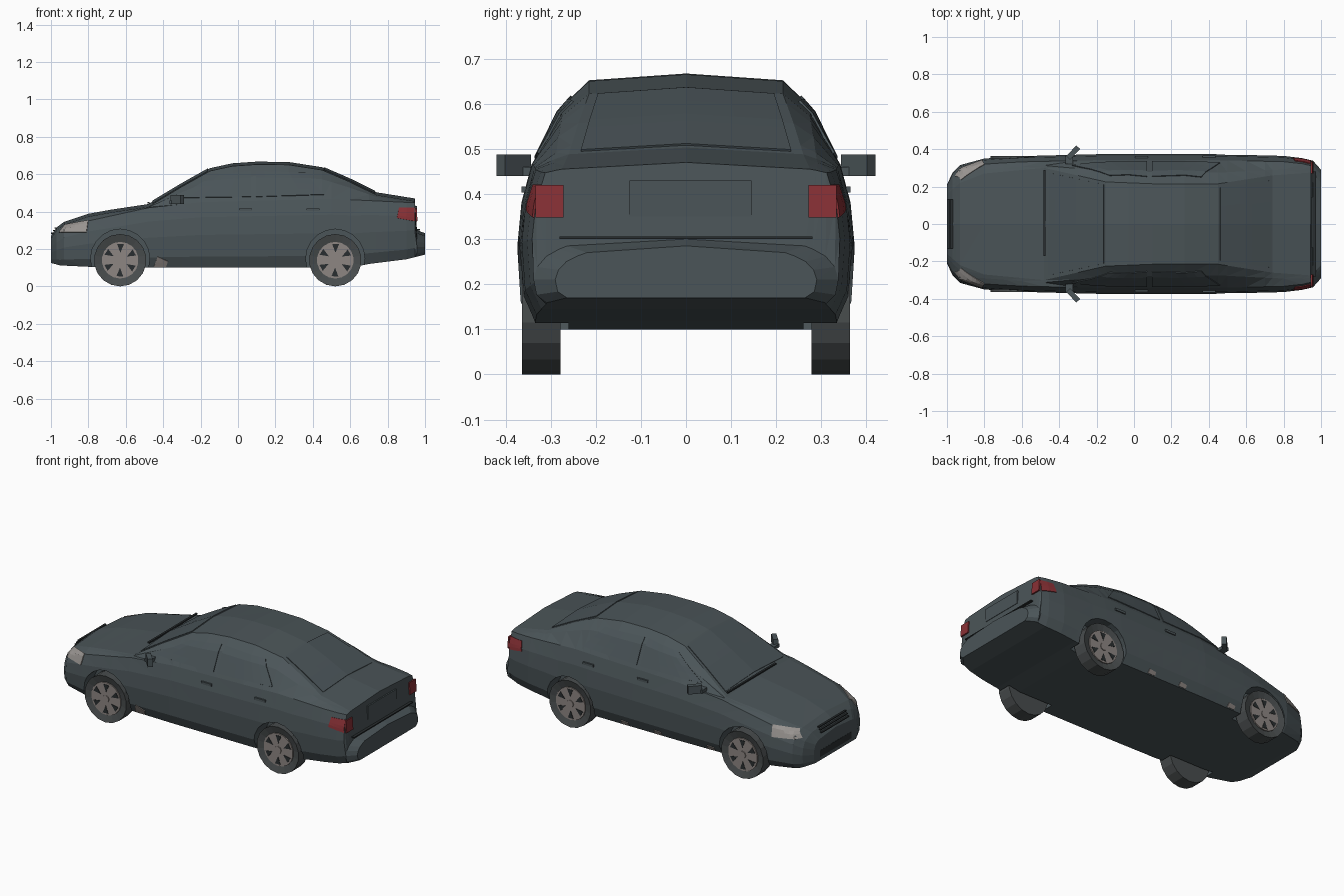
import bpy, bmesh, math
from mathutils import Matrix, Vector

if "Cube" in bpy.data.objects:
    bpy.data.objects.remove(bpy.data.objects["Cube"])


def material(name, rgb):
    m = bpy.data.materials.new(name)
    m.diffuse_color = (*rgb, 1)
    m.use_nodes = True
    m.node_tree.nodes["Principled BSDF"].inputs["Base Color"].default_value = m.diffuse_color
    return m


PAINT = material("dark grey paint", (0.070, 0.090, 0.098))
GLASS = material("dark glass", (0.068, 0.088, 0.097))
RUBBER = material("tyre rubber", (0.066, 0.074, 0.076))
TRIM = material("black trim", (0.022, 0.027, 0.029))
SILVER = material("silver rim", (0.27, 0.24, 0.225))
LAMP = material("headlamp", (0.32, 0.30, 0.285))
RED = material("red lamp", (0.25, 0.030, 0.036))


def finish(name, bm, mat, thick=0):
    bmesh.ops.recalc_face_normals(bm, faces=bm.faces)
    me = bpy.data.meshes.new(name)
    bm.to_mesh(me)
    bm.free()
    me.materials.append(mat)
    ob = bpy.data.objects.new(name, me)
    bpy.context.collection.objects.link(ob)
    if thick:
        mod = ob.modifiers.new("thickness", 'SOLIDIFY')
        mod.thickness, mod.offset = thick, 0
    return ob


def mesh(name, verts, faces, mat, thick=0):
    bm = bmesh.new()
    vs = [bm.verts.new(v) for v in verts]
    for f in faces:
        bm.faces.new([vs[i] for i in f])
    return finish(name, bm, mat, thick)


def box(name, loc, size, mat, rot=(0, 0, 0)):
    bm = bmesh.new()
    bmesh.ops.create_cube(bm, size=1, matrix=Matrix.Diagonal((*size, 1)))
    ob = finish(name, bm, mat)
    ob.location, ob.rotation_euler = loc, rot
    return ob


def axle_cylinder(name, loc, r, depth, n, mat, recess_side=0):
    bm = bmesh.new()
    bmesh.ops.create_cone(bm, cap_ends=True, segments=n, radius1=r, radius2=r, depth=depth,
                          matrix=Matrix.Translation(loc) @ Matrix.Rotation(math.pi / 2, 4, 'X'))
    if recess_side:
        bm.normal_update()
        cap = [f for f in bm.faces if f.normal.y * recess_side > 0.9]
        bmesh.ops.inset_individual(bm, faces=cap, thickness=0.042, depth=-0.012)
    return finish(name, bm, mat)


# Body curves along the length (x, value)
TOP = [(-1, .27), (-.97, .315), (-.93, .345), (-.8, .388), (-.68, .41), (-.48, .44), (-.3, .548),
       (-.15, .632), (-.03, .658), (.1, .667), (.27, .665), (.45, .637), (.6, .572), (.74, .503),
       (.945, .470), (.957, .30), (1, .285)]
BOTTOM = [(-1, .125), (-.95, .112), (-.7, .10), (.6, .10), (.7, .12), (.9, .145), (1, .17)]
WIDTH = [(-1, .21), (-.97, .275), (-.93, .315), (-.8, .35), (-.6, .363), (-.2, .373), (.4, .374),
         (.8, .364), (.9, .352), (.957, .338), (1, .29)]
SHOULDER = [(-1, .235), (-.97, .27), (-.93, .305), (-.8, .35), (-.48, .42), (-.2, .45),
            (.5, .468), (.945, .447), (.957, .262), (1, .25)]
ROOF = [(-1, .16), (-.93, .22), (-.8, .27), (-.48, .30), (-.15, .225), (.1, .215), (.45, .215),
        (.74, .26), (.945, .275), (1, .22)]


def at(curve, x):
    for (a, va), (b, vb) in zip(curve, curve[1:]):
        if x <= b:
            return va + (vb - va) * max(0, x - a) / (b - a)
    return curve[-1][1]


def section(x):
    """Half cross-section from the bottom centre to the top centre."""
    t, b, w, s, r = (at(c, x) for c in (TOP, BOTTOM, WIDTH, SHOULDER, ROOF))
    ws, zr = w * .915, t - .015
    pts = [(0, b), (w * .91, b)]
    pts += [(w * k, b + (s - b) * h) for k, h in ((.98, .17), (1, .5), (.975, .77))]
    bulge = .1 * max(0, zr - s)
    pts += [(ws, s), (ws + (r - ws) * .65 + bulge, s + (zr - s) * .68), (r, zr), (0, t)]
    return pts


def side_y(x, z):
    pts = section(x)
    for (ya, za), (yb, zb) in zip(pts[1:], pts[2:]):
        if z <= zb:
            return ya + (yb - ya) * max(0, z - za) / (zb - za)
    return pts[-2][0]


def patch(name, point, nu, nv, mat):
    """Thin plate following the body surface."""
    verts = [point(i / nu, j / nv) for i in range(nu + 1) for j in range(nv + 1)]
    m = nv + 1
    faces = [(i * m + j, i * m + j + 1, (i + 1) * m + j + 1, (i + 1) * m + j)
             for i in range(nu) for j in range(nv)]
    return mesh(name, verts, faces, mat, 0.009)


def side_patch(name, corners, side, mat, nu=6, nv=4):
    a, b, c, d = (Vector(p) for p in corners)

    def point(u, v):
        p = a.lerp(b, u).lerp(d.lerp(c, u), v)
        return (p.x, side * side_y(p.x, p.y), p.y)
    return patch(name, point, nu, nv, mat)


def top_patch(name, x0, x1, frac, mat):
    def point(u, v):
        x, f = x0 + (x1 - x0) * u, (v * 2 - 1) * frac
        return (x, f * at(ROOF, x), at(TOP, x) - .015 * abs(f))
    return patch(name, point, 8, 4, mat)


# Body shell lofted through every curve station
xs = sorted({x for c in (TOP, BOTTOM, WIDTH, SHOULDER, ROOF) for x, _ in c})
verts, faces = [], []
for x in xs:
    half = section(x)
    ring = half + [(-y, z) for y, z in half[-2:0:-1]]
    verts += [(x, y, z) for y, z in ring]
n = len(ring)
for i in range(len(xs) - 1):
    for j in range(n):
        k = (j + 1) % n
        faces.append((i * n + j, i * n + k, (i + 1) * n + k, (i + 1) * n + j))
faces += [tuple(range(n)), tuple(range(len(verts) - n, len(verts)))]
body = mesh("body_shell", verts, faces, PAINT)
bm = bmesh.new()
bm.from_mesh(body.data)
bmesh.ops.triangulate(bm, faces=bm.faces)
bm.to_mesh(body.data)
bm.free()

# Wheel arches cut out of the body
WHEELS = [(x, s) for x in (-.63, .52) for s in (-1, 1)]
cutters = []
for x, s in WHEELS:
    c = axle_cylinder("arch_cutter", (x, s * .385, .148), .158, .25, 20, PAINT)
    c.hide_render = True
    mod = body.modifiers.new("arch", 'BOOLEAN')
    mod.operation, mod.object, mod.solver = 'DIFFERENCE', c, 'EXACT'
    cutters.append(c)
cut = bpy.data.meshes.new_from_object(body.evaluated_get(bpy.context.evaluated_depsgraph_get()))
body.modifiers.clear()
body.data = cut
for c in cutters:
    bpy.data.objects.remove(c)

# Wheels: recessed tyre, silver disc, six dark openings
for x, s in WHEELS:
    axle_cylinder("tyre", (x, s * .321, .14), .14, .086, 18, RUBBER, s)
    axle_cylinder("rim", (x, s * .353, .14), .098, .012, 18, SILVER)
    axle_cylinder("hub_cap", (x, s * .360, .14), .022, .008, 8, SILVER)
    tri = []
    for k in range(6):
        a = k * math.pi / 3 + .5
        for r, da in ((.040, 0), (.088, .21), (.088, -.21)):
            tri.append((x + r * math.cos(a + da), s * .359, .14 + r * math.sin(a + da)))
    mesh("rim_openings", tri, [(i, i + 1, i + 2) for i in range(0, 18, 3)], TRIM, .004)

for s in (-1, 1):
    # Side windows and lamps
    side_patch("front_door_window", [(-.33, .472), (.07, .478), (.07, .615), (-.13, .59)], s, GLASS)
    side_patch("rear_door_window", [(.095, .478), (.46, .49), (.36, .605), (.095, .615)], s, GLASS)
    side_patch("headlight", [(-.955, .288), (-.81, .288), (-.80, .352), (-.925, .328)], s, LAMP)
    side_patch("tail_light_side", [(.85, .365), (.944, .348), (.944, .42), (.86, .42)], s, RED)
    box("tail_light_rear", (.953, s * .302, .384), (.009, .062, .072), RED, (0, math.radians(-4), 0))
    # Mirrors
    m = box("door_mirror", (-.325, s * .382, .464), (.028, .078, .048), PAINT, (0, 0, s * -.75))
    box("mirror_stalk", (-.345, s * .345, .45), (.04, .05, .02), PAINT)
    # Door handles
    for x in (.04, .40):
        box("door_handle", (x, s * (side_y(x, .41) + .002), .41), (.07, .012, .014), PAINT)
    # Fog lamp recess
    box("fog_recess", (-.975, s * .235, .175), (.012, .06, .035), TRIM, (0, 0, s * 1.14 - s * math.pi / 2))

# Pale patches on the sills
side_patch("sill_patch", [(-.45, .105), (-.385, .105), (-.375, .135), (-.43, .16)], -1, SILVER, 2, 2)
for x in (-.43, -.08, .14):
    side_patch("sill_patch", [(x, .105), (x + .05, .105), (x + .045, .13), (x, .125)], 1, SILVER, 2, 2)

# Windscreen, rear window and wiper line
top_patch("windscreen", -.455, -.16, .93, GLASS)
top_patch("rear_window", .46, .73, .9, GLASS)
box("wiper", (-.478, .06, .448), (.012, .46, .008), TRIM)

# Grille slats, lower intake and rear plate panel
for z, x in ((.284, -.993), (.298, -.984), (.312, -.975)):
    box("grille_slat", (x, 0, z), (.012, .26, .006), TRIM)
box("lower_intake", (-.998, 0, .165), (.006, .30, .04), TRIM)
box("number_panel", (.952, .01, .39), (.008, .27, .08), PAINT)
box("rear_bumper_strip", (.962, 0, .303), (.02, .56, .006), TRIM)
